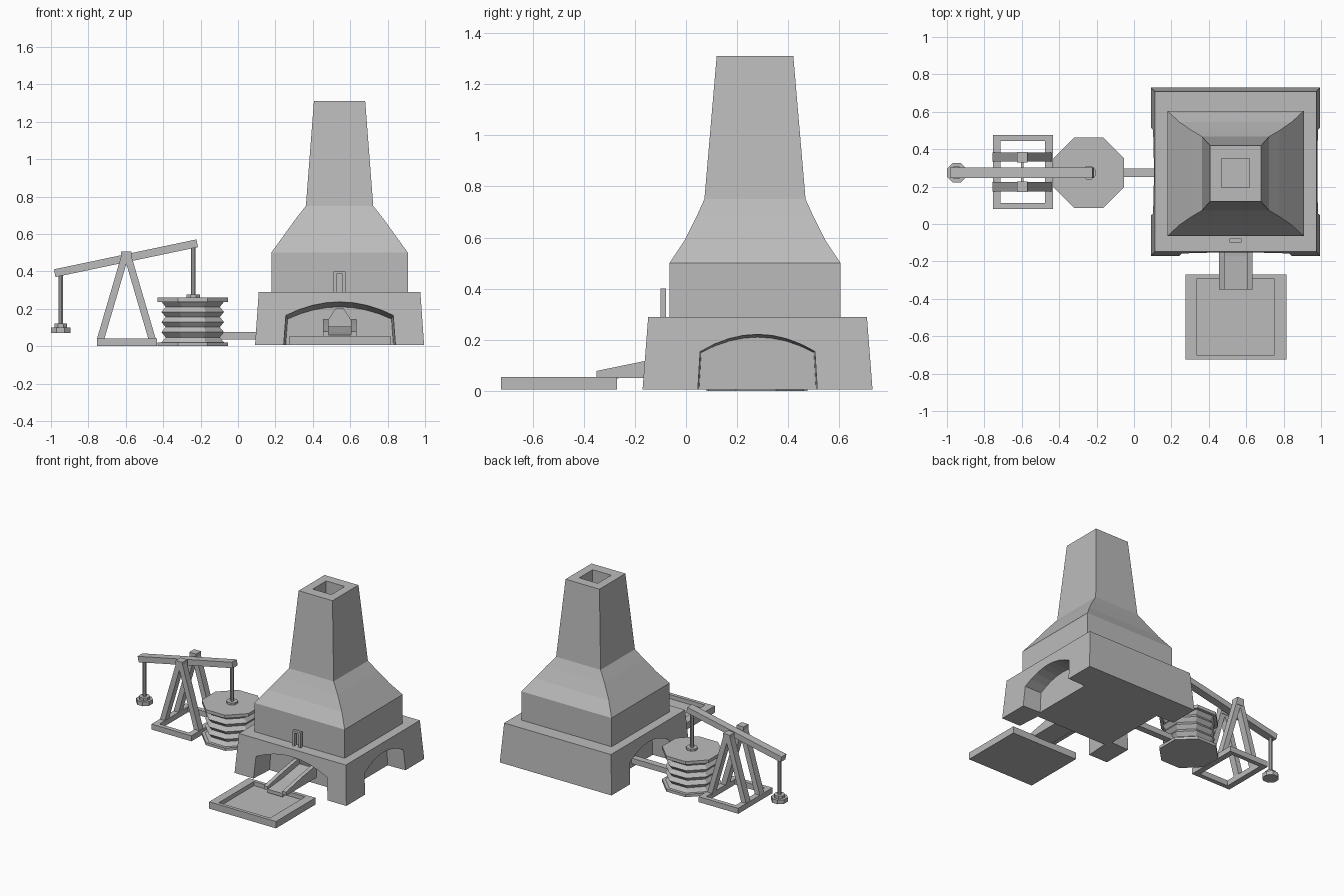
import bpy, bmesh, math
from mathutils import Vector, Matrix

if "Cube" in bpy.data.objects:
    bpy.data.objects.remove(bpy.data.objects["Cube"], do_unlink=True)

stone = bpy.data.materials.new("grey")
stone.use_nodes = True
GREY = (0.5, 0.5, 0.5, 1)
stone.diffuse_color = GREY
stone.node_tree.nodes["Principled BSDF"].inputs["Base Color"].default_value = GREY


def loft(name, rings):
    """Skin a list of equal-length point rings and cap both ends."""
    bm = bmesh.new()
    loops = [[bm.verts.new(p) for p in ring] for ring in rings]
    n = len(loops[0])
    for a, b in zip(loops, loops[1:]):
        for i in range(n):
            j = (i + 1) % n
            bm.faces.new((a[i], a[j], b[j], b[i]))
    bm.faces.new(loops[0][::-1])
    bm.faces.new(loops[-1])
    bmesh.ops.recalc_face_normals(bm, faces=bm.faces)
    mesh = bpy.data.meshes.new(name)
    bm.to_mesh(mesh)
    bm.free()
    mesh.materials.append(stone)
    obj = bpy.data.objects.new(name, mesh)
    bpy.context.collection.objects.link(obj)
    return obj


def rect(cx, cy, hx, hy, z):
    return [(cx + sx * hx, cy + sy * hy, z)
            for sx, sy in ((-1, -1), (1, -1), (1, 1), (-1, 1))]


def box(name, x0, x1, y0, y1, z0, z1):
    cx, cy, hx, hy = (x0 + x1) / 2, (y0 + y1) / 2, (x1 - x0) / 2, (y1 - y0) / 2
    return loft(name, [rect(cx, cy, hx, hy, z0), rect(cx, cy, hx, hy, z1)])


def extrude_y(name, outline, y0, y1):
    return loft(name, [[(x, y, z) for x, z in outline] for y in (y0, y1)])


def octagon(cx, cy, apothem, z):
    r = apothem / math.cos(math.pi / 8)
    return [(cx + r * math.cos((i + .5) * math.pi / 4),
             cy + r * math.sin((i + .5) * math.pi / 4), z) for i in range(8)]


def octa_stack(name, cx, cy, profile):
    return loft(name, [octagon(cx, cy, a, z) for a, z in profile])


def bar(name, a, b, thick, y0, y1):
    """Slanted beam between two (x, z) points."""
    a, b = Vector(a), Vector(b)
    d = (b - a).normalized() * thick / 2
    n = Vector((-d.y, d.x))
    return extrude_y(name, [a + n, b + n, b - n, a - n], y0, y1)


def cut(obj, cutters):
    for c in cutters:
        mod = obj.modifiers.new("cut", "BOOLEAN")
        mod.operation, mod.solver, mod.object = "DIFFERENCE", "EXACT", c
    deps = bpy.context.evaluated_depsgraph_get()
    mesh = bpy.data.meshes.new_from_object(obj.evaluated_get(deps))
    obj.modifiers.clear()
    obj.data = mesh
    for c in cutters:
        bpy.data.objects.remove(c, do_unlink=True)


def arch(half, spring, apex, steps=8):
    """Flared legs with a shallow curved top, as (u, z) points."""
    top = half * 0.95
    pts = [(-half, -0.05)]
    for i in range(steps + 1):
        t = -1 + 2 * i / steps
        pts.append((top * t, spring + (apex - spring) * (1 - t * t)))
    return pts + [(half, -0.05)]


CX, CY = 0.543, 0.28

# Furnace base with three arched recesses and a tap hole
base = loft("furnace_base", [rect(CX, CY, 0.452, 0.45, 0.005), rect(CX, CY, 0.432, 0.428, 0.29)])
front = loft("front_arch_cutter", [
    [(CX + u, -0.2, z) for u, z in arch(0.305, 0.17, 0.245)],
    [(CX + u, 0.0, z) for u, z in arch(0.292, 0.145, 0.21)]])
sides = [loft("side_arch_cutter", [
    [(CX + s * 0.48, CY + u, z) for u, z in arch(0.238, 0.155, 0.225)],
    [(CX + s * 0.31, CY + u, z) for u, z in arch(0.232, 0.15, 0.21)]]) for s in (-1, 1)]
tap = extrude_y("tap_hole_cutter", [(CX - 0.07, 0.04), (CX + 0.07, 0.04), (CX + 0.065, 0.13),
                                    (CX + 0.02, 0.2), (CX - 0.02, 0.2), (CX - 0.065, 0.13)], -0.1, 0.15)
cut(base, [front, tap] + sides)

# Furnace body, flared shoulder and chimney with open flue
levels = ((0.365, 0.335, 0.28), (0.365, 0.335, 0.5), (0.3, 0.275, 0.59),
          (0.235, 0.23, 0.68), (0.18, 0.198, 0.75), (0.137, 0.15, 1.31))
stack = loft("furnace_stack", [rect(CX, 0.27, hx, hy, z) for hx, hy, z in levels])
cut(stack, [box("flue_cutter", 0.468, 0.618, 0.195, 0.35, 0.8, 1.4)])

# Small door frame on the front ledge
for s in (-1, 1):
    box("door_post", CX + s * 0.025 - 0.008, CX + s * 0.025 + 0.008, -0.1, -0.078, 0.285, 0.4)
box("door_lintel", CX - 0.018, CX + 0.018, -0.1, -0.078, 0.385, 0.4)

# Casting tray
tray = box("casting_tray", 0.275, 0.815, -0.725, -0.27, 0.005, 0.055)
cut(tray, [box("tray_cutter", 0.335, 0.75, -0.70, -0.295, 0.025, 0.1)])


# Chute from the tap hole to the tray
def slope(name, x0, x1, low, high):
    loft(name, [[(x, -0.35, low), (x, -0.35, low + 0.025), (x, -0.17, high),
                 (x, 0.02, high + 0.03), (x, 0.02, 0.05), (x, -0.26, 0.05)] for x in (x0, x1)])


slope("chute_floor", 0.485, 0.605, 0.035, 0.075)
for x in (0.455, 0.605):
    slope("chute_rail", x, x + 0.028, 0.053, 0.115)

# Bellows: plates, pleated skin, air pipe
BX, BY = -0.242, 0.274
octa_stack("bellows_bottom_plate", BX, BY, [(0.188, 0), (0.188, 0.02)])
octa_stack("bellows_top_plate", BX, BY, [(0.188, 0.237), (0.188, 0.26)])
octa_stack("bellows_skin", BX, BY,
           [(0.145 if i % 2 else 0.167, 0.02 + 0.217 * i / 8) for i in range(9)])
box("air_pipe", -0.1, 0.25, 0.25, 0.297, 0.035, 0.075)

# Pump rod, rocking beam and counterweight
octa_stack("rod_foot", -0.24, BY, [(0.036, 0.26), (0.036, 0.275)])
octa_stack("pump_rod", -0.24, BY, [(0.012, 0.27), (0.012, 0.54)])
bar("rocking_beam", (-0.98, 0.39), (-0.218, 0.55), 0.042, 0.246, 0.302)
octa_stack("weight_rod", -0.948, BY, [(0.012, 0.11), (0.012, 0.385)])
octa_stack("counterweight", -0.948, BY,
           [(0.052, 0.07), (0.052, 0.1), (0.034, 0.1), (0.034, 0.12)])

# Trestle: ground frame, two A-frames and axle
for x in (-0.755, -0.475):
    box("trestle_cross_beam", x, x + 0.042, 0.08, 0.475, 0, 0.04)
for y in (0.08, 0.443):
    box("trestle_side_beam", -0.73, -0.46, y, y + 0.032, 0, 0.04)
for y in (0.2, 0.358):
    for s in (-1, 1):
        bar("trestle_leg", (-0.597 + s * 0.14, 0.03), (-0.597 + s * 0.008, 0.48), 0.038, y - 0.025, y + 0.025)
    box("axle_block", -0.625, -0.57, y - 0.028, y + 0.028, 0.45, 0.505)
box("axle", -0.605, -0.59, 0.19, 0.37, 0.465, 0.48)
